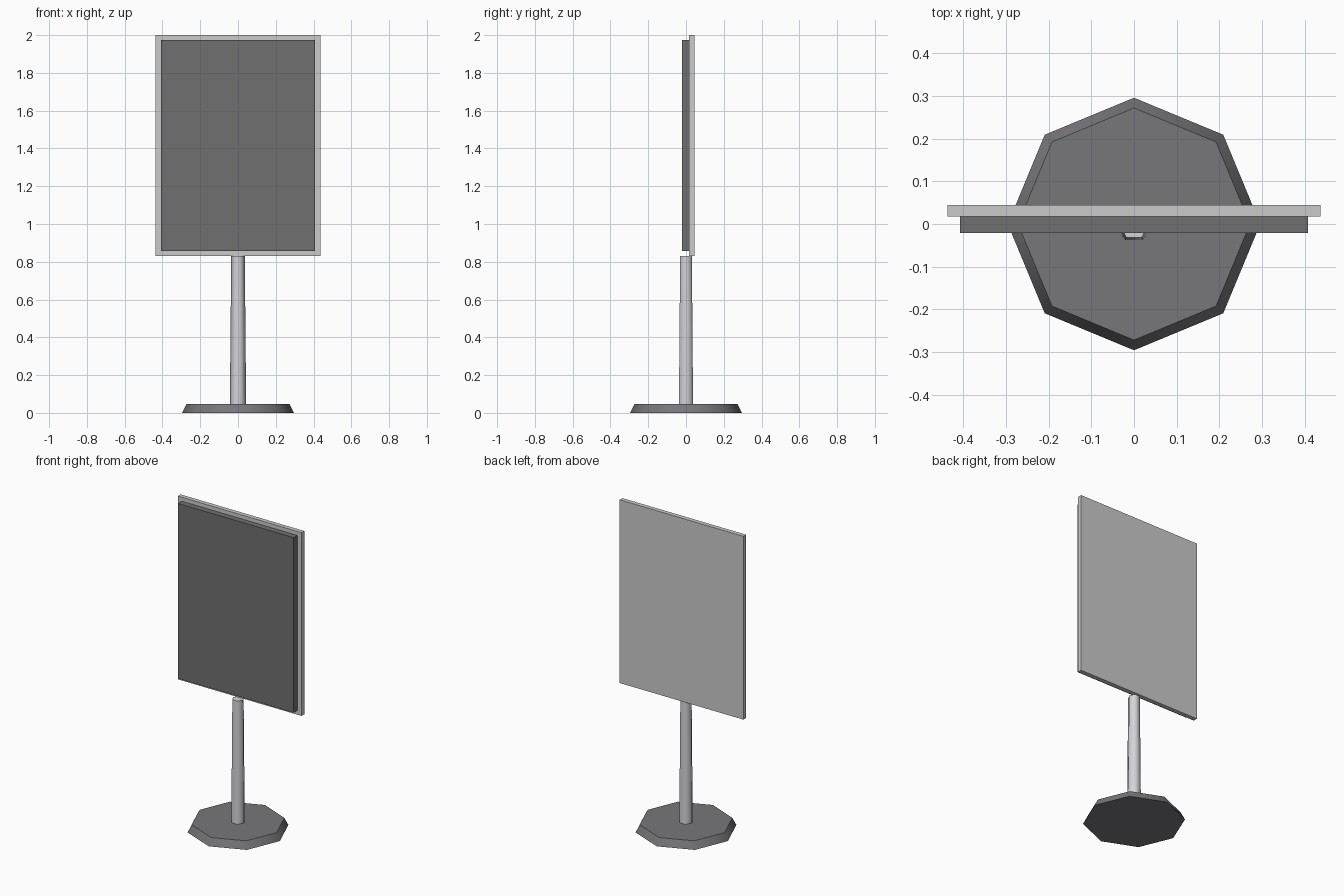
import bpy
from math import radians

if "Cube" in bpy.data.objects:
    bpy.data.objects.remove(bpy.data.objects["Cube"])


def paint(ob, name, r, g, b):
    mat = bpy.data.materials.new(name)
    mat.diffuse_color = (r, g, b, 1)
    mat.use_nodes = True
    mat.node_tree.nodes["Principled BSDF"].inputs["Base Color"].default_value = mat.diffuse_color
    ob.data.materials.append(mat)


def box(name, x, y, z):
    """Box from (min, max) ranges."""
    bpy.ops.mesh.primitive_cube_add(
        size=1, location=[(a + b) / 2 for a, b in (x, y, z)])
    ob = bpy.context.object
    ob.name = name
    ob.scale = [b - a for a, b in (x, y, z)]
    bpy.ops.object.transform_apply(location=False, rotation=False, scale=True)
    return ob


def taper(name, sides, r_low, r_high, z0, z1, turn=0):
    """Tapered prism between z0 and z1, smooth around, sharp at the caps."""
    bpy.ops.mesh.primitive_cone_add(
        vertices=sides, radius1=r_low, radius2=r_high, depth=z1 - z0,
        location=(0, 0, (z0 + z1) / 2), rotation=(0, 0, radians(turn)))
    ob = bpy.context.object
    ob.name = name
    bpy.ops.object.shade_smooth_by_angle(angle=radians(61))
    return ob


# Octagonal foot and hexagonal post with corners on the x axis
base = taper("base", 8, 0.296, 0.272, 0, 0.047)
post = taper("post", 6, 0.043, 0.036, 0.046, 0.83, turn=30)

# Backing board and the raised display panel in front of it
board = box("backing_board", (-0.437, 0.437), (0.017, 0.045), (0.83, 2.0))
panel = box("display_panel", (-0.408, 0.408), (-0.021, 0.017), (0.857, 1.975))

# Dark panel and foot, light board and post
paint(panel, "charcoal", 0.16, 0.16, 0.16)
paint(base, "dark_grey", 0.185, 0.18, 0.195)
paint(board, "light_grey", 0.61, 0.60, 0.62)
paint(post, "pale_grey", 0.66, 0.65, 0.68)
